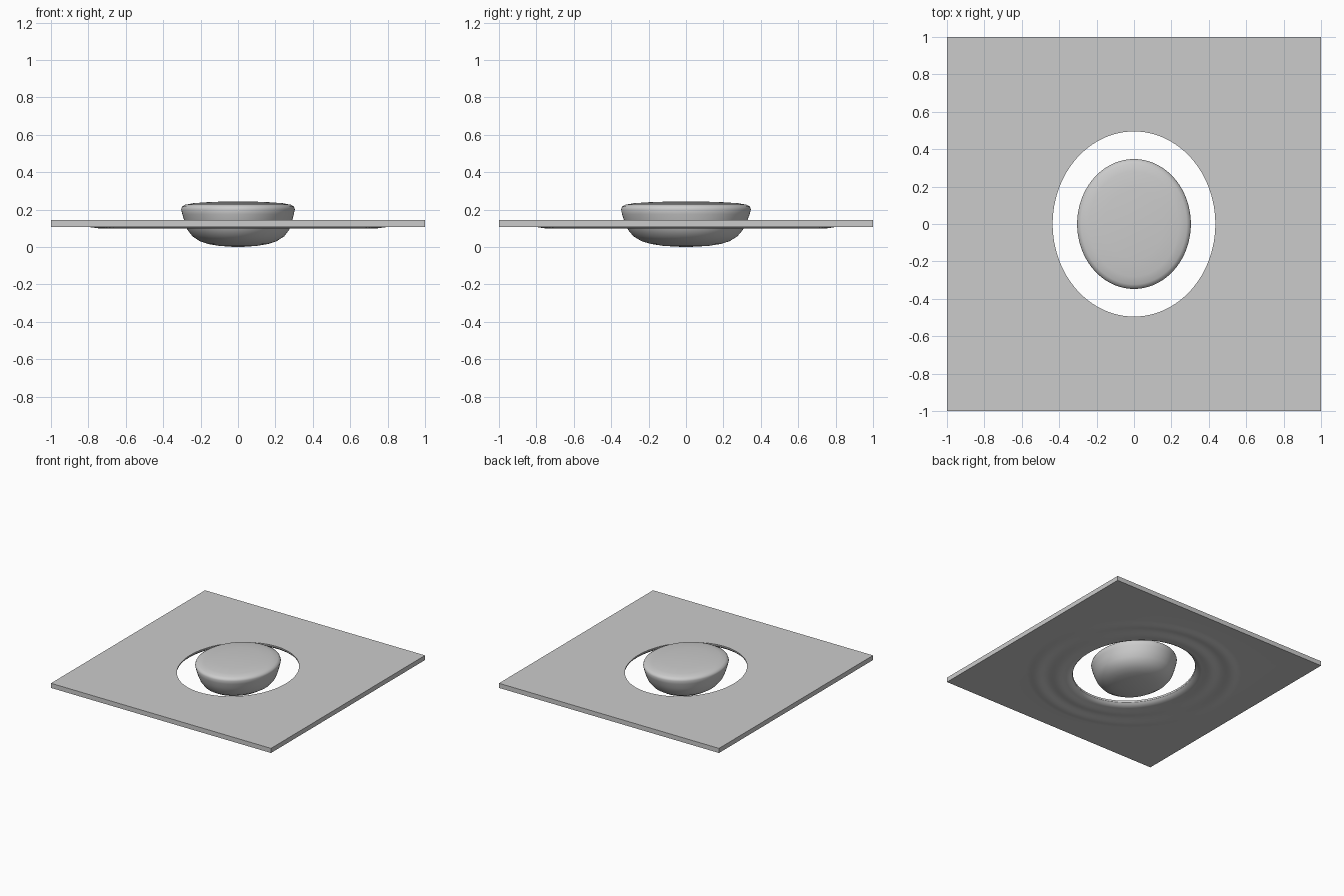
import bpy, bmesh, math

if "Cube" in bpy.data.objects:
    bpy.data.objects.remove(bpy.data.objects["Cube"])

SEG = 96
ANG = [2 * math.pi * i / SEG for i in range(SEG)]


def ellipse(rx, ry, z):
    return [(rx * math.cos(a), ry * math.sin(a), z) for a in ANG]


def square(h, z):
    pts = []
    for a in ANG:
        c, s = math.cos(a), math.sin(a)
        m = max(abs(c), abs(s))
        pts.append((h * c / m, h * s / m, z))
    return pts


def skin(name, loops, closed=False, caps=False, angle=30):
    bm = bmesh.new()
    rings = [[bm.verts.new(p) for p in loop] for loop in loops]
    pairs = list(zip(rings, rings[1:]))
    if closed:
        pairs.append((rings[-1], rings[0]))
    for a, b in pairs:
        for i in range(SEG):
            j = (i + 1) % SEG
            bm.faces.new((a[i], a[j], b[j], b[i]))
    if caps:
        bm.faces.new(rings[0])
        bm.faces.new(rings[-1])
    bmesh.ops.recalc_face_normals(bm, faces=bm.faces)
    me = bpy.data.meshes.new(name)
    bm.to_mesh(me)
    bm.free()
    ob = bpy.data.objects.new(name, me)
    bpy.context.collection.objects.link(ob)
    bpy.ops.object.select_all(action='DESELECT')
    ob.select_set(True)
    bpy.context.view_layer.objects.active = ob
    bpy.ops.object.shade_smooth_by_angle(angle=math.radians(angle))
    return ob


# Square sheet: flat top, oval hole, shallow ripples on the underside
loops = [square(1, 0.107), square(1, 0.145),
         ellipse(0.435, 0.495, 0.145), ellipse(0.437, 0.497, 0.132),
         ellipse(0.450, 0.510, 0.118), ellipse(0.475, 0.530, 0.108)]
N = 24
for k in range(1, N + 1):
    t = k / N
    dip = 0.004 * (1 - math.cos(4 * math.pi * t))
    loops.append(ellipse(0.475 + 0.335 * t, 0.53 + 0.28 * t, 0.107 - dip))
skin("rippled_sheet", loops, closed=True)

# Floating pebble: half-width, half-depth and height up the profile
profile = [(0.03, 0.03, 0.001), (0.10, 0.12, 0.006), (0.16, 0.185, 0.016),
           (0.205, 0.235, 0.031), (0.245, 0.278, 0.057),
           (0.272, 0.307, 0.092), (0.287, 0.327, 0.135),
           (0.298, 0.341, 0.175), (0.304, 0.347, 0.202),
           (0.299, 0.342, 0.216), (0.282, 0.323, 0.226),
           (0.24, 0.28, 0.234), (0.16, 0.19, 0.240), (0.05, 0.06, 0.244)]
stone = []
for rx, ry, z in profile:
    low = max(0, 0.2 - z) * min(1, z / 0.05)
    loop = []
    for (x, y, _), a in zip(ellipse(rx, ry, z), ANG):
        w = 1 + 0.10 * low * math.sin(3 * a + 0.6)
        loop.append((x * w, y * w, z))
    stone.append(loop)
skin("pebble", stone, caps=True, angle=60)
